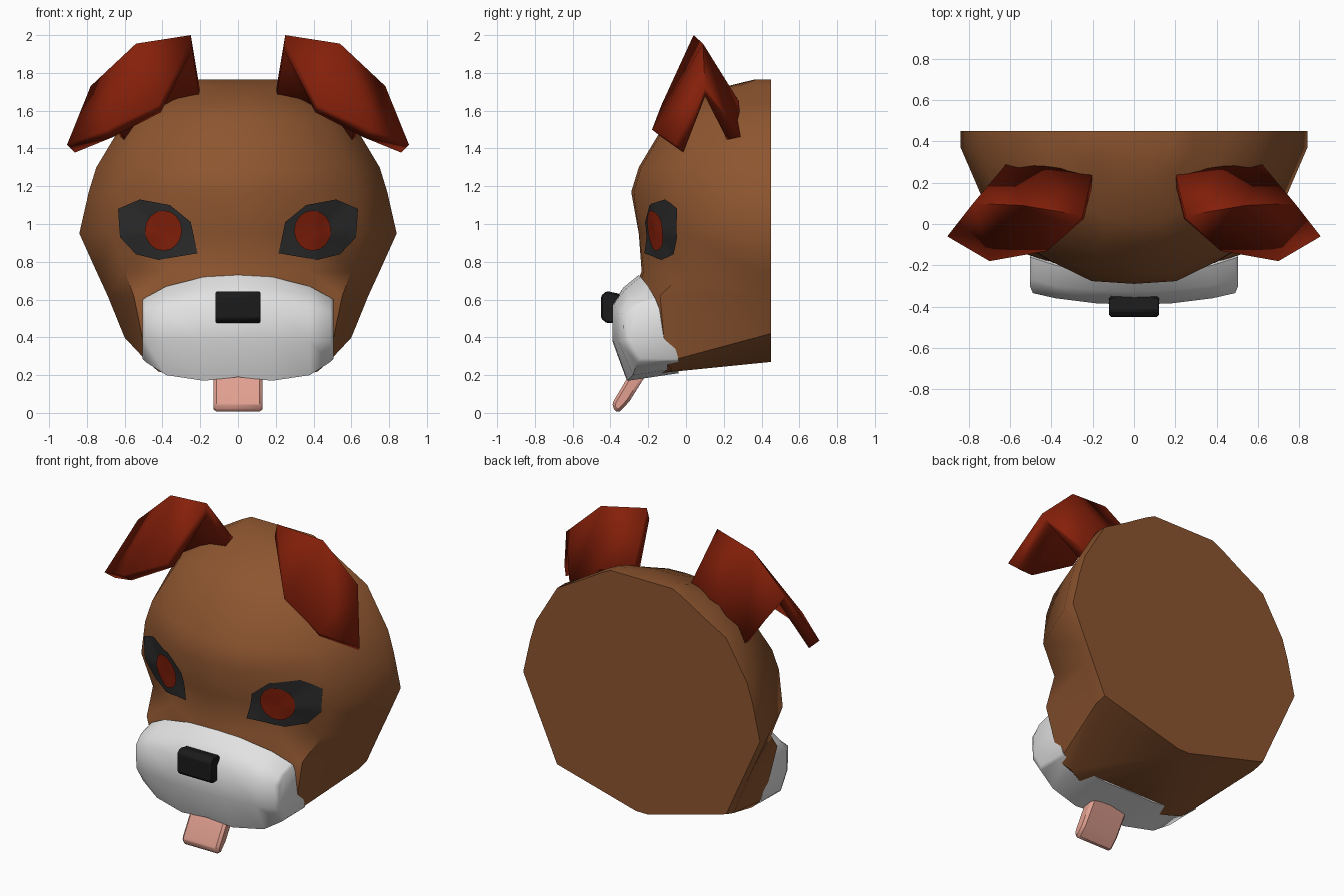
import bpy, bmesh, math
from mathutils import Vector
from mathutils.bvhtree import BVHTree

if "Cube" in bpy.data.objects:
    bpy.data.objects.remove(bpy.data.objects["Cube"])


def material(name, r, g, b):
    m = bpy.data.materials.new(name)
    m.diffuse_color = (r, g, b, 1)
    m.use_nodes = True
    m.node_tree.nodes["Principled BSDF"].inputs["Base Color"].default_value = m.diffuse_color
    return m


BROWN = material("brown fur", 0.27, 0.092, 0.029)
RED = material("rust red", 0.235, 0.014, 0.003)
WHITE = material("white fur", 0.76, 0.76, 0.76)
GREY = material("dark grey", 0.025, 0.025, 0.025)
BLACK = material("nose black", 0.011, 0.011, 0.011)
PINK = material("tongue pink", 0.75, 0.35, 0.28)


def make(name, verts, faces, mat, angle=35, solid=True):
    bm = bmesh.new()
    vs = [bm.verts.new(v) for v in verts]
    for f in faces:
        bm.faces.new([vs[i] for i in f])
    if solid:
        bmesh.ops.recalc_face_normals(bm, faces=bm.faces)
    me = bpy.data.meshes.new(name)
    bm.to_mesh(me)
    bm.free()
    ob = bpy.data.objects.new(name, me)
    bpy.context.collection.objects.link(ob)
    me.materials.append(mat)
    bpy.ops.object.select_all(action='DESELECT')
    ob.select_set(True)
    bpy.context.view_layer.objects.active = ob
    bpy.ops.object.shade_smooth_by_angle(angle=math.radians(angle))
    return ob


def loft(name, rings, mat, angle=35):
    n, verts, faces = len(rings[0]), [], []
    for r in rings:
        verts += r
    for k in range(len(rings) - 1):
        for i in range(n):
            j = (i + 1) % n
            faces.append((k * n + i, k * n + j, (k + 1) * n + j, (k + 1) * n + i))
    faces += [tuple(range(n)), tuple(range((len(rings) - 1) * n, len(rings) * n))]
    return make(name, verts, faces, mat, angle)


def bevel(ob, width, segments=1):
    b = ob.modifiers.new("bevel", 'BEVEL')
    b.width, b.segments, b.limit_method = width, segments, 'ANGLE'


def mirror(ob):
    m = ob.modifiers.new("mirror", 'MIRROR')
    m.use_mirror_merge = False


# Head: stacked levels of (height, half width, front y, tilt, fullness of the front curve)
ROUND, SOCKET, FULL = (.62, .84, .98), (.63, .825, .93), (.78, .88, .98)
levels = [(1.765, .22, .362, 0, ROUND), (1.73, .29, .22, 0, ROUND), (1.64, .44, .01, 0, ROUND),
          (1.55, .6, -.1, 0, ROUND), (1.3, .75, -.25, 0, ROUND), (1.17, .79, -.29, 0, ROUND),
          (.95, .84, -.25, 0, SOCKET), (.75, .75, -.235, 0, ROUND), (.62, .69, -.28, 0, FULL),
          (.42, .6, -.24, .27, FULL), (.27, .04, -.2, .1, FULL)]
rings = []
for z, w, f, tilt, depth in levels:
    half = [(w, .45), (w, .37)] + [(w * u, .37 + (f - .37) * d)
                                   for u, d in zip((.8, .5, .26), depth)]
    if z < .3:  # keel of the chin widens towards the muzzle
        half[2:] = [(.42, -.07), (.3, -.13), (.15, -.18)]
    pts = half + [(0, f)] + [(-x, y) for x, y in reversed(half)]
    rings.append([(x, y, z + tilt * (y - .45)) for x, y in pts])
head = loft("head", rings, BROWN, 40)
bm = bmesh.new()
bm.from_mesh(head.data)
bmesh.ops.triangulate(bm, faces=[f for f in bm.faces if f.calc_center_median().y < .44])
bm.to_mesh(head.data)
surface = BVHTree.FromBMesh(bm)
bm.free()

# Muzzle: side profiles (y, z) swept across the width
profiles = [(0, [(-.25, .73), (-.33, .665), (-.39, .58), (-.39, .38), (-.32, .19), (-.04, .215)]),
            (.18, [(-.24, .72), (-.32, .655), (-.385, .57), (-.385, .38), (-.31, .17), (-.04, .21)]),
            (.38, [(-.2, .67), (-.3, .625), (-.36, .55), (-.36, .38), (-.28, .2), (-.04, .235)]),
            (.49, [(-.165, .61), (-.27, .58), (-.335, .53), (-.33, .38), (-.26, .27), (-.04, .275)]),
            (.505, [(-.16, .6), (-.26, .57), (-.3, .52), (-.3, .39), (-.24, .29), (-.04, .285)])]
full = [(-x, p) for x, p in reversed(profiles[1:])] + profiles
loft("muzzle", [[(x, y, z) for y, z in p + [(-.05, .32), (-.11, .47)]] for x, p in full], WHITE, 62)

# Nose
nose = loft("nose", [[(x, y, z) for y, z in ((-.45, .5), (-.45, .62), (-.42, .645), (-.35, .63),
                                            (-.35, .48), (-.42, .475))] for x in (-.12, .12)], BLACK)
bevel(nose, .008)

# Tongue
tongue = loft("tongue", [[(x, y, z) for y, z in ((-.29, .22), (-.385, .06), (-.392, .03), (-.36, -.003),
                                                (-.30, .06), (-.2, .22))] for x in (-.13, .13)], PINK)
bevel(tongue, .015)

# Ears: sheet folded over the top edge, rows run from flap edge to fold to base
rows = [[(.42, -.13, 1.63), (.7, -.18, 1.5), (.905, -.06, 1.42)],
        [(.25, .04, 2.0), (.54, .09, 1.955), (.78, .1, 1.73)],
        [(.2, .25, 1.7), (.43, .28, 1.65), (.62, .29, 1.46)]]
ear = make("ears", sum(rows, []),
           [(r * 3 + c, r * 3 + c + 1, r * 3 + c + 4, r * 3 + c + 3) for r in (0, 1) for c in (0, 1)],
           RED, 40, solid=False)
s = ear.modifiers.new("thickness", 'SOLIDIFY')
s.thickness, s.offset = .075, -1
mirror(ear)


# Eye plates laid on the head surface
def plate(name, outline, mat, lift):
    n = len(outline)
    cx, cz = sum(p[0] for p in outline) / n, sum(p[1] for p in outline) / n
    flat = [(cx, cz)] + [(cx + (x - cx) * k / 6, cz + (z - cz) * k / 6)
                         for k in range(1, 7) for x, z in outline]
    verts = []
    for x, z in flat:
        hit = surface.ray_cast(Vector((x, -2, z)), Vector((0, 1, 0)))[0]
        verts.append((x, hit.y - lift, z))
    faces = [(0, 1 + i, 1 + (i + 1) % n) for i in range(n)]
    for k in range(5):
        a, b = 1 + k * n, 1 + (k + 1) * n
        faces += [(a + i, b + i, b + (i + 1) % n, a + (i + 1) % n) for i in range(n)]
    # outline runs anticlockwise seen from the front, so faces point to -y
    mirror(make(name, verts, faces, mat, 40, solid=False))


def densify(pts):
    out = []
    for a, b in zip(pts, pts[1:] + pts[:1]):
        out += [a, ((a[0] + b[0]) / 2, (a[1] + b[1]) / 2)]
    return out


plate("eye_patches", densify(densify([(.215, .845), (.42, .81), (.54, .84), (.625, .93), (.635, 1.08),
                                      (.52, 1.13), (.36, 1.1), (.25, 1.01)])), GREY, .009)
plate("irises", [(.395 + .098 * math.cos(math.tau * i / 16), .965 + .107 * math.sin(math.tau * i / 16))
                 for i in range(16)], RED, .018)
